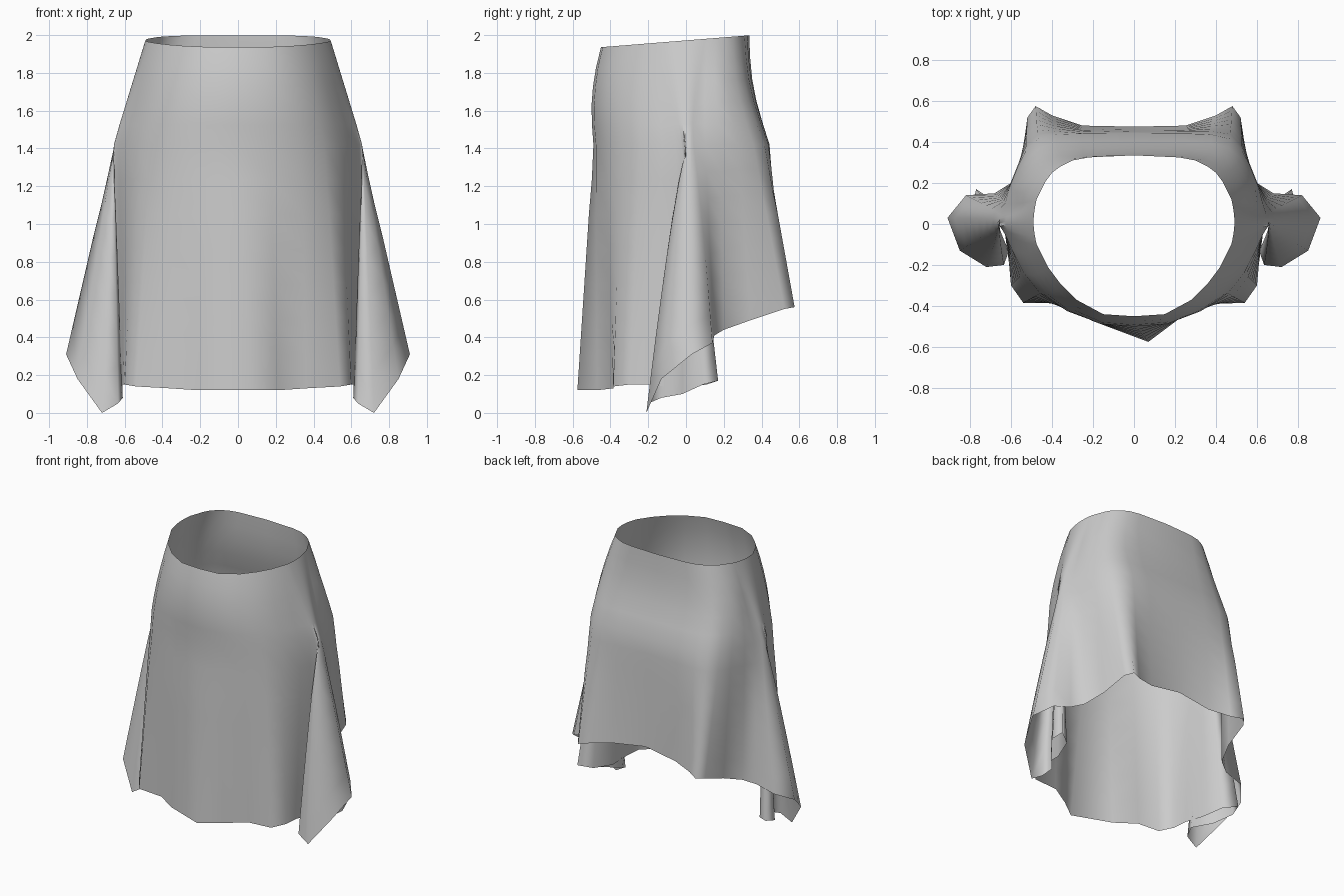
import bpy, bmesh, math
from mathutils import Vector

if "Cube" in bpy.data.objects:
    bpy.data.objects.remove(bpy.data.objects["Cube"])

HIP_Z = 1.42

# Columns from front centre to the side: waist (x, y), hip (x, y), hem (x, y, z)
front = [
    ((0, -.45), (0, -.49), (.07, -.575, .12)),
    ((.15, -.44), (.17, -.48), (.21, -.47, .12)),
    ((.28, -.37), (.34, -.42), (.36, -.385, .13)),
    ((.36, -.29), (.46, -.34), (.54, -.385, .14)),
    ((.42, -.21), (.54, -.24), (.60, -.30, .15)),
    ((.455, -.14), (.60, -.12), (.61, -.19, .15)),
    ((.475, -.10), (.63, -.05), (.63, -.04, .13)),
]
# Hem of the S-shaped side flounce (its upper end gathers at the hip)
flounce = [
    (.68, .11, .15), (.77, .17, .17), (.79, .09, .15), (.71, -.02, .10),
    (.61, -.13, .08), (.635, -.20, .05), (.72, -.21, 0), (.85, -.13, .18),
    (.91, .03, .31), (.82, .14, .37),
]
# Columns from the side to back centre
back = [
    ((.475, .12), (.63, .10), (.68, .15, .41)),
    ((.455, .16), (.61, .18), (.60, .20, .44)),
    ((.43, .21), (.57, .28), (.545, .34, .49)),
    ((.40, .25), (.53, .36), (.52, .52, .55)),
    ((.36, .28), (.47, .42), (.48, .575, .56)),
    ((.30, .31), (.38, .44), (.40, .53, .57)),
    ((.22, .325), (.25, .445), (.25, .48, .59)),
    ((0, .335), (0, .445), (0, .475, .63)),
]


def gathered():
    cols = []
    n = len(flounce)
    for i, hem in enumerate(flounce):
        t = (i + 1) / (n + 1)
        waist = (.475 + .015 * math.sin(math.pi * t), -.10 + .22 * t)
        hip = (.645 + .015 * math.sin(math.pi * t), -.03 + .07 * t)
        cols.append((waist, hip, hem, .75))
    return cols


def column(waist, hip, hem, ease=1):
    """Points of one column from waistband to hem."""
    w = Vector((*waist, 1.972 + .08 * waist[1]))
    h = Vector((*hip, HIP_Z))
    e = Vector(hem)
    pts = []
    for i in range(5):
        t = i / 5
        p = w.lerp(h, t)
        swell = .03 * math.sin(math.pi * t)
        p.y -= swell * min(1, abs(p.y) / .3)
        if p.x > .2 and p.y > .15:      # rounded hips at the back
            p.x += swell
        pts.append(p)
    for i in range(8):
        p = h.lerp(e, i / 7)
        p.y = h.y + (e.y - h.y) * (i / 7) ** ease
        pts.append(p)
    return pts


half = [column(*c) for c in front + gathered() + back]
mirrored = [[Vector((-p.x, p.y, p.z)) for p in c] for c in half[-2:0:-1]]
columns = half + mirrored

# Skirt sheet, joined column by column into a closed tube
bm = bmesh.new()
grid = [[bm.verts.new(p) for p in c] for c in columns]
for a, b in zip(grid, grid[1:] + grid[:1]):
    for i in range(len(a) - 1):
        bm.faces.new((a[i], a[i + 1], b[i + 1], b[i]))
# Soften the hip line, keeping waistband and hem in place
inner = [v for v in bm.verts if not v.is_boundary and abs(v.co.z - HIP_Z) < .35]
bmesh.ops.smooth_vert(bm, verts=inner, factor=.3,
                      use_axis_x=True, use_axis_y=True, use_axis_z=False)
mesh = bpy.data.meshes.new("skirt")
bm.to_mesh(mesh)
bm.free()
skirt = bpy.data.objects.new("skirt", mesh)
bpy.context.collection.objects.link(skirt)
for f in mesh.polygons:
    f.use_smooth = True
